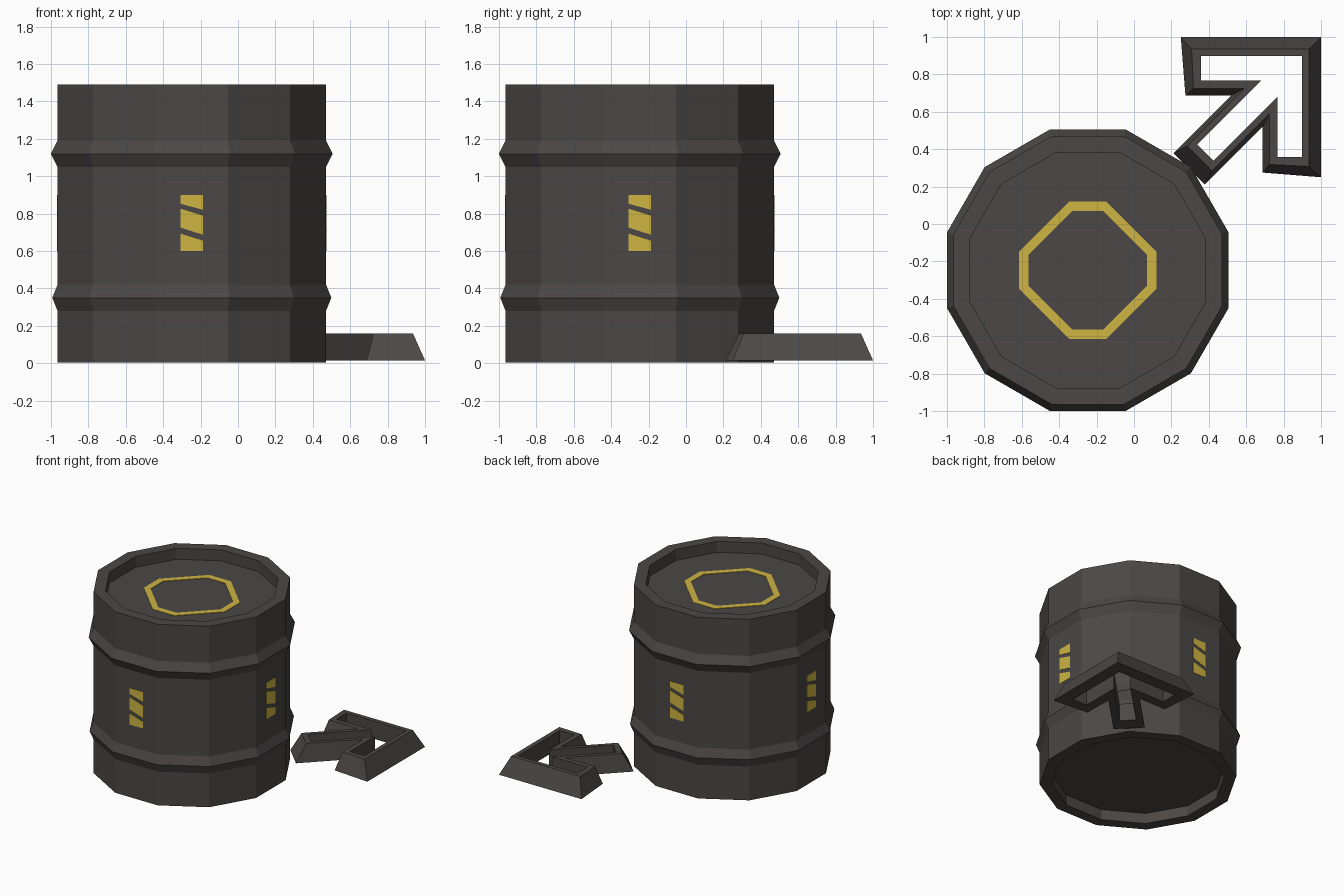
import bpy, bmesh, math
from mathutils import Matrix

if "Cube" in bpy.data.objects:
    bpy.data.objects.remove(bpy.data.objects["Cube"])

CX = CY = -0.247          # barrel axis


def material(name, rgb):
    m = bpy.data.materials.new(name)
    m.diffuse_color = (*rgb, 1)
    m.use_nodes = True
    m.node_tree.nodes["Principled BSDF"].inputs["Base Color"].default_value = m.diffuse_color
    return m


GREY = material("dark grey", (0.07, 0.064, 0.061))
YELLOW = material("warning yellow", (0.62, 0.46, 0.055))


def make_object(name, bm, mat, fix_normals=True):
    if fix_normals:
        bmesh.ops.recalc_face_normals(bm, faces=bm.faces)
    me = bpy.data.meshes.new(name)
    bm.to_mesh(me)
    bm.free()
    me.materials.append(mat)
    ob = bpy.data.objects.new(name, me)
    bpy.context.collection.objects.link(ob)
    return ob


def bridge(bm, a, b):
    n = len(a)
    for i in range(n):
        j = (i + 1) % n
        bm.faces.new((a[i], a[j], b[j], b[i]))


def ring(bm, pts, z):
    return [bm.verts.new((x, y, z)) for x, y in pts]


# Barrel: 12-sided lathe of (apothem, z), flat sides facing the axes
profile = [(0.63, 0.09), (0.63, 0.003), (0.718, 0.003), (0.718, 0.28),
           (0.746, 0.35), (0.718, 0.42), (0.718, 1.05), (0.753, 1.12),
           (0.718, 1.19), (0.718, 1.49), (0.63, 1.49), (0.63, 1.40)]
bm = bmesh.new()
rings = []
for apothem, z in profile:
    r = apothem / math.cos(math.pi / 12)
    angles = [math.pi / 12 + k * math.pi / 6 for k in range(12)]
    rings.append(ring(bm, [(CX + r * math.cos(a), CY + r * math.sin(a))
                           for a in angles], z))
for a, b in zip(rings, rings[1:]):
    bridge(bm, a, b)
bm.faces.new(rings[0])
bm.faces.new(rings[-1])
make_object("barrel", bm, GREY)


# Yellow octagonal ring painted on the lid
def octagon(half, side):
    base = [(half, -side), (half, side), (side, half), (-side, half)]
    return [(CX + s * x, CY + s * y) for s in (1, -1) for x, y in base]


bm = bmesh.new()
loops = [ring(bm, octagon(h, s), z) for h, s, z in
         ((0.368, 0.098, 1.40), (0.368, 0.098, 1.404),
          (0.317, 0.082, 1.404), (0.317, 0.082, 1.40))]
for i in range(4):
    bridge(bm, loops[i], loops[(i + 1) % 4])
make_object("lid_ring", bm, YELLOW)

# Slanted hazard bars on the four axis-facing sides:
# (bottom left, bottom right, top left, top right) heights
bars = [(0.60, 0.60, 0.693, 0.655), (0.725, 0.687, 0.826, 0.789),
        (0.853, 0.82, 0.90, 0.90)]
for k, side in enumerate(("front", "right", "back", "left")):
    bm = bmesh.new()
    for bl, br, tl, tr in bars:
        quads = [[bm.verts.new((x, y, z)) for x, z in
                  ((-0.06, bl), (0.06, br), (0.06, tr), (-0.06, tl))]
                 for y in (-0.717, -0.721)]
        bridge(bm, *quads)
        for q in quads:
            bm.faces.new(q)
    bm.transform(Matrix.Translation((CX, CY, 0))
                 @ Matrix.Rotation(k * math.pi / 2, 4, 'Z'))
    make_object(side + "_hazard_bars", bm, YELLOW)


# Floor arrow: hollow frame with bevelled outside, mirrored over x = y
def mirrored(tip, half):
    return [(tip, tip)] + half + [(y, x) for x, y in reversed(half)]


bottom = mirrored(1.0, [(1.0, 0.25), (0.687, 0.275), (0.687, 0.519), (0.379, 0.211)])
top = mirrored(0.935, [(0.935, 0.308), (0.725, 0.318), (0.725, 0.59), (0.418, 0.285)])
hole = mirrored(0.898, [(0.898, 0.357), (0.767, 0.357), (0.767, 0.68), (0.425, 0.337)])
bm = bmesh.new()
loops = [ring(bm, bottom, 0.015), ring(bm, top, 0.16),
         ring(bm, hole, 0.16), ring(bm, hole, 0.015)]
for i in range(4):
    bridge(bm, loops[i], loops[(i + 1) % 4])
make_object("floor_arrow", bm, GREY)
